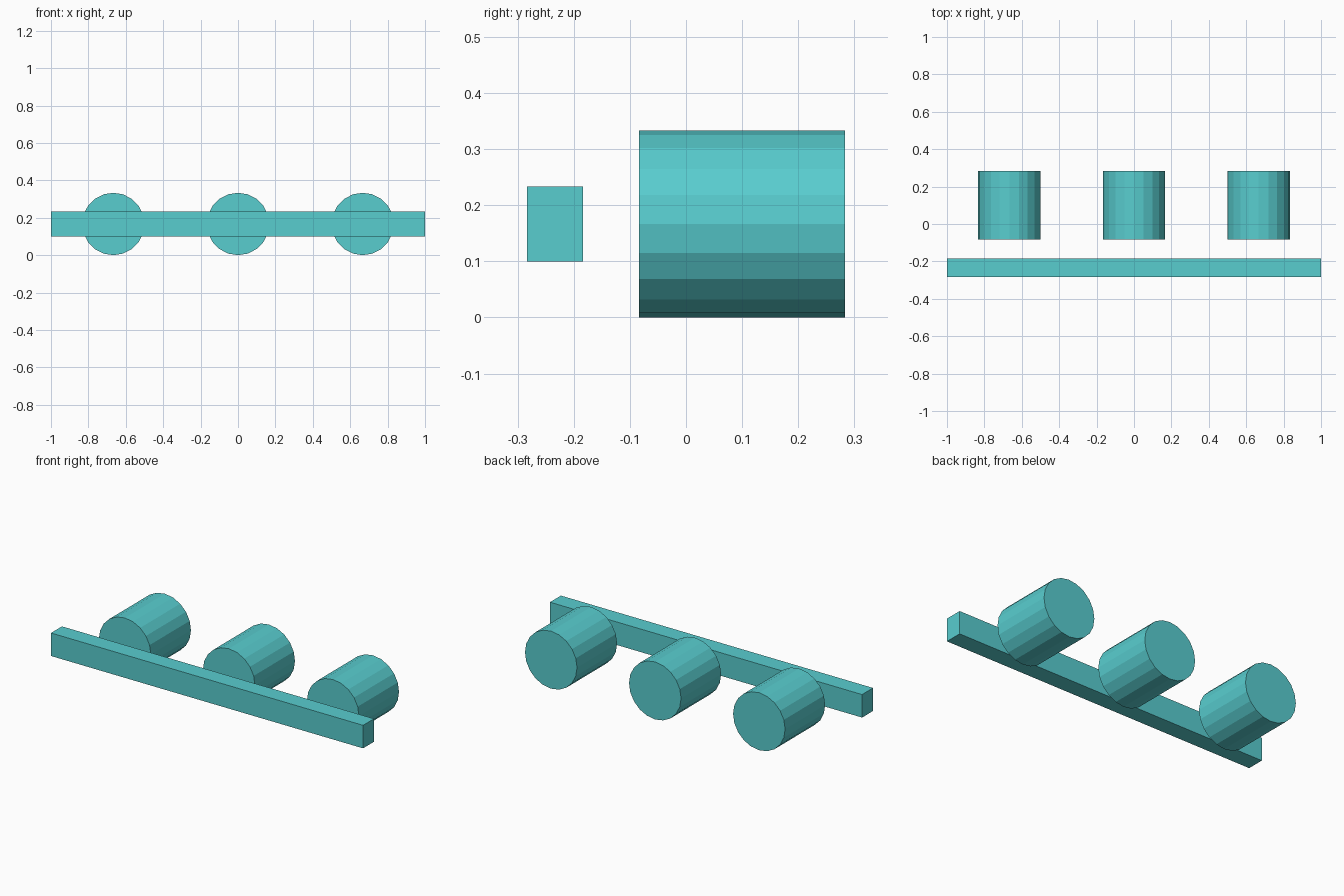
import bpy
import math

if "Cube" in bpy.data.objects:
    bpy.data.objects.remove(bpy.data.objects["Cube"])

teal = bpy.data.materials.new("teal")
teal.diffuse_color = (0.098, 0.61, 0.624, 1)
teal.use_nodes = True
teal.node_tree.nodes["Principled BSDF"].inputs["Base Color"].default_value = teal.diffuse_color


def finish(name):
    obj = bpy.context.object
    obj.name = name
    bpy.ops.object.transform_apply(location=False, rotation=True, scale=True)
    obj.data.materials.append(teal)


# Long front bar
bpy.ops.mesh.primitive_cube_add(size=1, location=(0, -0.2333, 0.1667))
bpy.context.object.scale = (2, 0.1, 0.1333)
finish("front_bar")

# Three flat-shaded 20-sided drums lying front to back behind the bar
for name, x in (("left_drum", -0.6667), ("middle_drum", 0), ("right_drum", 0.6667)):
    bpy.ops.mesh.primitive_cylinder_add(
        vertices=20, radius=0.1667, depth=0.3667,
        location=(x, 0.1, 0.1667), rotation=(math.pi / 2, 0, 0))
    finish(name)
